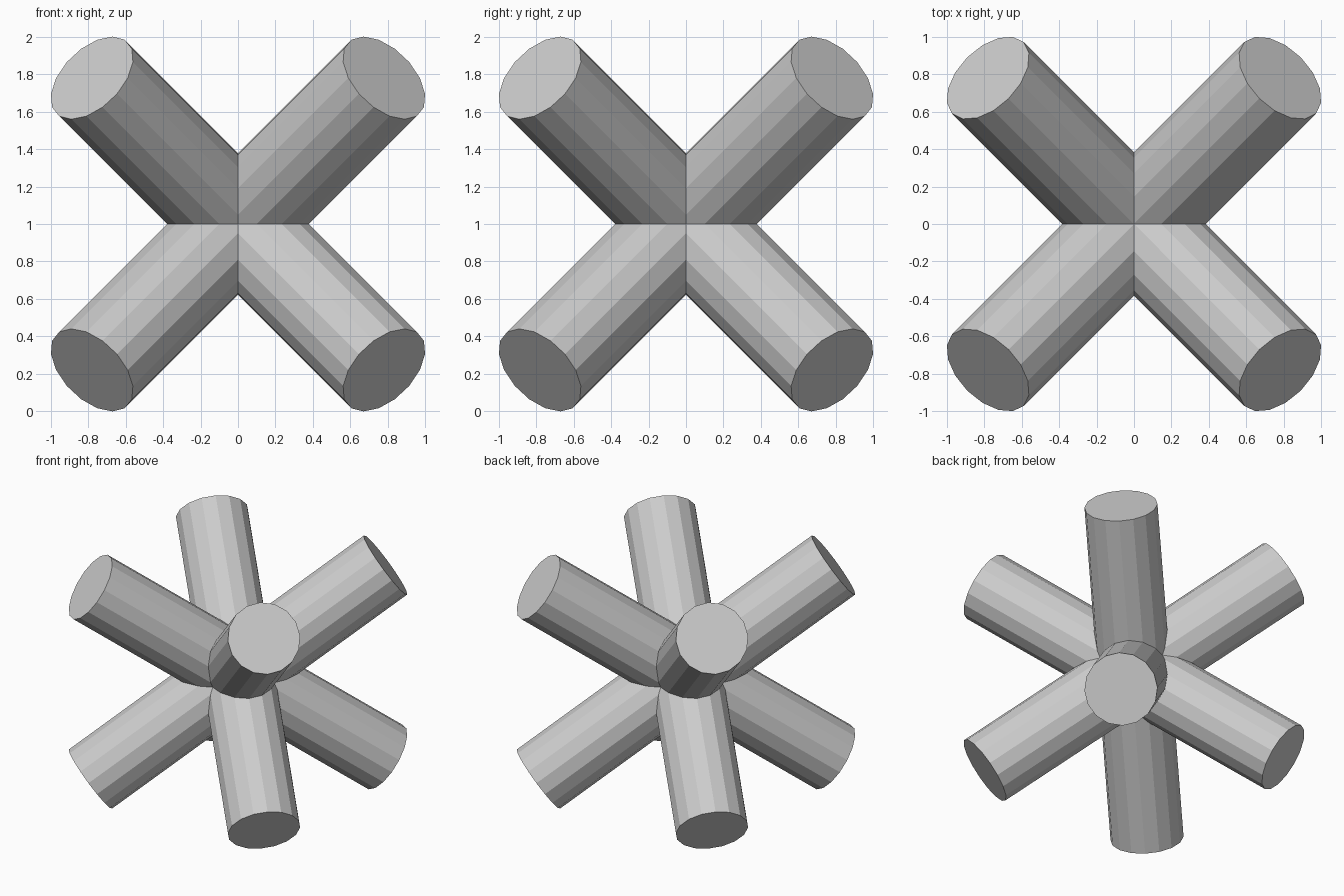
import bpy
import math

if "Cube" in bpy.data.objects:
    bpy.data.objects.remove(bpy.data.objects["Cube"])

RADIUS = 0.27
LENGTH = 2.70
SIDES = 16
TILT = math.atan(math.sqrt(2))  # angle between the z axis and a cube diagonal

# Four straight bars crossing at the centre, one along each cube diagonal
for i in range(4):
    bpy.ops.mesh.primitive_cylinder_add(
        vertices=SIDES, radius=RADIUS, depth=LENGTH,
        location=(0, 0, 1),
        rotation=(0, TILT, math.radians(45 + 90 * i)))
    bpy.context.object.name = f"diagonal_bar_{i + 1}"
